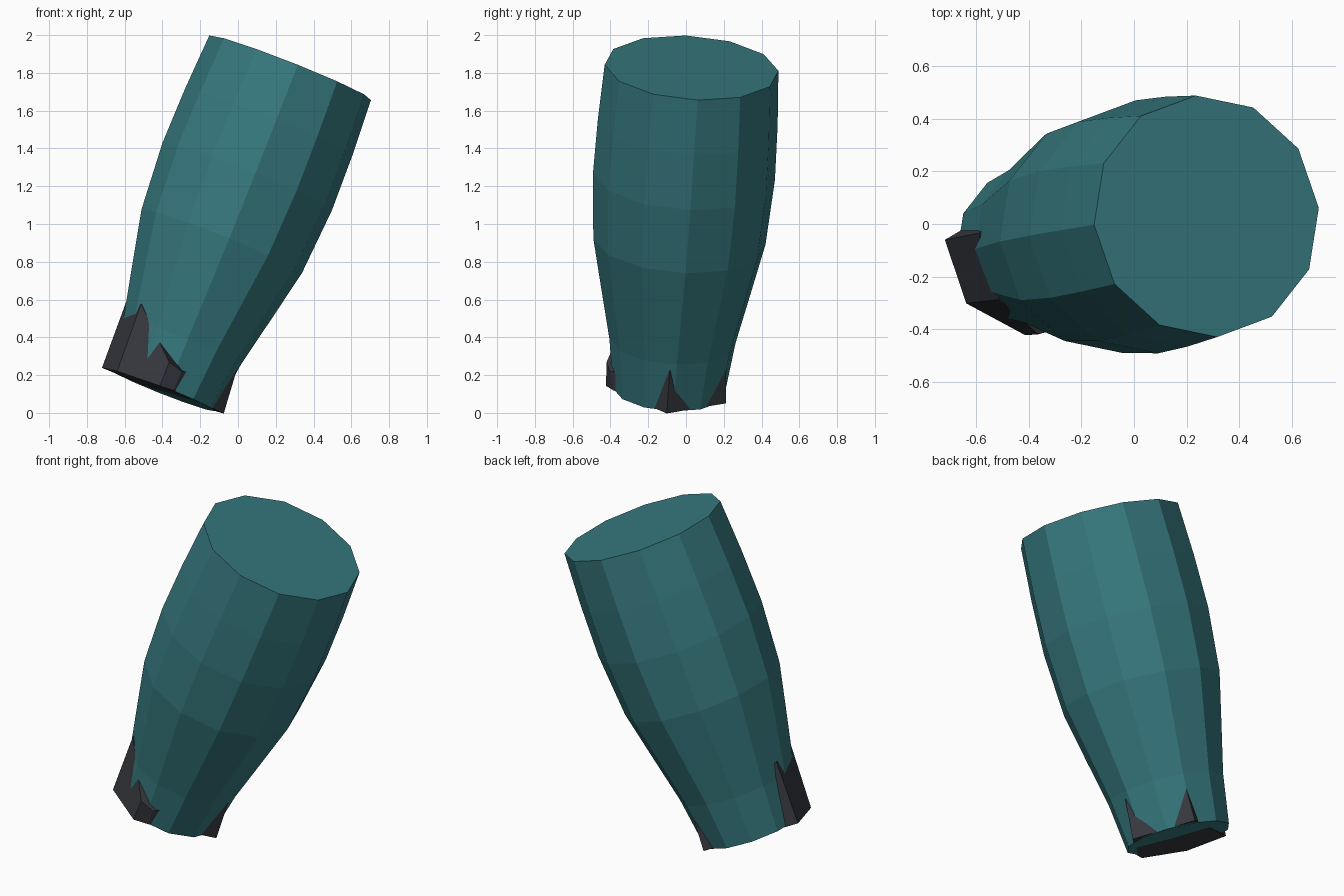
import bpy, bmesh, math
from mathutils import Vector

if "Cube" in bpy.data.objects:
    bpy.data.objects.remove(bpy.data.objects["Cube"])

# Leaning frame shared by all parts: w runs along the body axis
w = Vector((0.367, 0.065, 0.93)).normalized()
u = Vector((0.93, 0.0, -0.367)).normalized()
v = w.cross(u)
base = Vector((-0.398, -0.09, 0.119))


def place(angle, radius, height):
    a = math.radians(angle)
    return base + u * (radius * math.cos(a)) + v * (radius * math.sin(a)) + w * height


def material(name, color):
    m = bpy.data.materials.new(name)
    m.diffuse_color = (*color, 1.0)
    m.use_nodes = True
    m.node_tree.nodes["Principled BSDF"].inputs["Base Color"].default_value = m.diffuse_color
    return m


def loft(name, rings, mat):
    """Skin a stack of equal-length point rings and cap both ends."""
    bm = bmesh.new()
    loops = [[bm.verts.new(p) for p in ring] for ring in rings]
    n = len(loops[0])
    for lo, hi in zip(loops, loops[1:]):
        for i in range(n):
            j = (i + 1) % n
            bm.faces.new((lo[i], lo[j], hi[j], hi[i]))
    bm.faces.new(loops[0][::-1])
    bm.faces.new(loops[-1])
    bmesh.ops.recalc_face_normals(bm, faces=bm.faces[:])
    mesh = bpy.data.meshes.new(name)
    bm.to_mesh(mesh)
    bm.free()
    mesh.materials.append(mat)
    obj = bpy.data.objects.new(name, mesh)
    bpy.context.collection.objects.link(obj)
    return obj


teal = material("teal", (0.037, 0.19, 0.21))
charcoal = material("charcoal", (0.038, 0.041, 0.051))

# Twelve-sided tapered body: (height along axis, radius)
profile = [(0.0, 0.298), (0.28, 0.335), (0.57, 0.398), (0.85, 0.458),
           (1.22, 0.484), (1.53, 0.478), (1.84, 0.462)]
loft("body", [[place(4 + 30 * k, r, h) for k in range(12)] for h, r in profile], teal)

# Core whose corners break through the lower body as claws:
# (angle, bottom radius, bottom height, top radius, top height)
corners = [
    (358, 0.345, 0.004, 0.325, 0.24),
    (64, 0.335, 0.004, 0.322, 0.22),
    (175, 0.345, -0.005, 0.354, 0.37),
    (219, 0.337, -0.008, 0.354, 0.37),
    (266, 0.335, -0.005, 0.340, 0.13),
    (280, 0.300, 0.002, 0.325, 0.11),
]
loft("claw_core", [[place(a, rb, hb) for a, rb, hb, rt, ht in corners],
                   [place(a, rt, ht) for a, rb, hb, rt, ht in corners]], charcoal)
